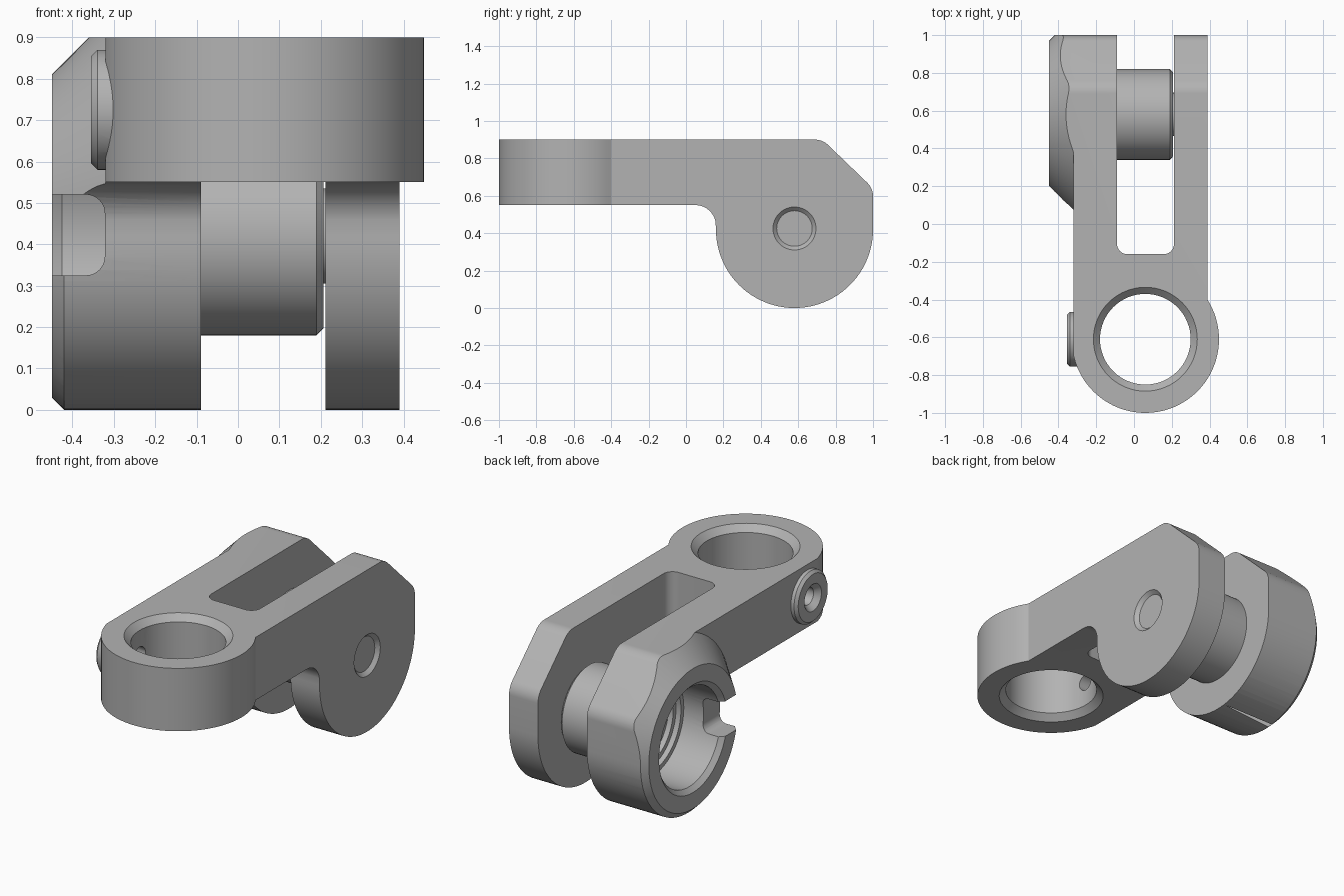
import bpy, bmesh, math
from mathutils import Vector

if "Cube" in bpy.data.objects:
    bpy.data.objects.remove(bpy.data.objects["Cube"])

grey = bpy.data.materials.new("steel_grey")
grey.diffuse_color = (0.45, 0.45, 0.45, 1)
grey.use_nodes = True
grey.node_tree.nodes["Principled BSDF"].inputs["Base Color"].default_value = grey.diffuse_color

PIVOT_Y, PIVOT_Z = 0.58, 0.42      # pivot axis runs along x
RING_X, RING_Y = 0.06, -0.61       # ring axis runs along z


def arc(cx, cy, r, a0, a1, n):
    """Points on an arc, angles in degrees."""
    return [(cx + r * math.cos(math.radians(a0 + (a1 - a0) * i / n)),
             cy + r * math.sin(math.radians(a0 + (a1 - a0) * i / n))) for i in range(n + 1)]


def fillet(prev, corner, nxt, r, n=8):
    """Rounded corner between two straight edges."""
    c = Vector(corner)
    d1, d2 = (Vector(prev) - c).normalized(), (Vector(nxt) - c).normalized()
    half = d1.angle(d2) / 2
    start = c + d1 * (r / math.tan(half))
    end = c + d2 * (r / math.tan(half))
    o = c + (d1 + d2).normalized() * (r / math.sin(half))
    out = []
    for i in range(n + 1):
        v = (start.lerp(end, i / n) - o).normalized()
        out.append(tuple(o + v * r))
    return out


def place(axis, u, v, t):
    return {'x': (t, u, v), 'y': (u, t, v), 'z': (u, v, t)}[axis]


def finish(name, bm):
    bmesh.ops.recalc_face_normals(bm, faces=bm.faces)
    me = bpy.data.meshes.new(name)
    bm.to_mesh(me)
    bm.free()
    me.materials.append(grey)
    ob = bpy.data.objects.new(name, me)
    bpy.context.collection.objects.link(ob)
    return ob


def prism(name, pts, axis, t0, t1):
    """Extrude an outline along an axis."""
    bm = bmesh.new()
    a = [bm.verts.new(place(axis, u, v, t0)) for u, v in pts]
    b = [bm.verts.new(place(axis, u, v, t1)) for u, v in pts]
    bm.faces.new(a)
    bm.faces.new(b)
    for i in range(len(pts)):
        j = (i + 1) % len(pts)
        bm.faces.new((a[i], a[j], b[j], b[i]))
    return finish(name, bm)


def lathe(name, prof, axis, cu, cv, n=64):
    """Revolve (radius, position) pairs about an axis, with capped ends."""
    bm = bmesh.new()
    rings = []
    for r, t in prof:
        rings.append([bm.verts.new(place(axis, cu + r * math.cos(math.tau * i / n),
                                         cv + r * math.sin(math.tau * i / n), t))
                      for i in range(n)])
    for a, b in zip(rings, rings[1:]):
        for i in range(n):
            j = (i + 1) % n
            bm.faces.new((a[i], a[j], b[j], b[i]))
    bm.faces.new(rings[0])
    bm.faces.new(rings[-1])
    return finish(name, bm)


def combine(ob, tool, op, keep=False):
    """Apply a boolean and remove the tool."""
    m = ob.modifiers.new("cut", 'BOOLEAN')
    m.operation, m.object, m.solver = op, tool, 'EXACT'
    dg = bpy.context.evaluated_depsgraph_get()
    me = bpy.data.meshes.new_from_object(ob.evaluated_get(dg))
    ob.modifiers.clear()
    ob.data = me
    if not keep:
        bpy.data.objects.remove(tool)


# Side outline: flat bar, hanging round lugs, chamfered rear corner
side = [(-1.2, 0.9), (-1.2, 0.55)]
side += arc(0.05, 0.44, 0.11, 90, 10, 10)
side += arc(PIVOT_Y, PIVOT_Z, 0.42, 180, 360, 48)
side += fillet((1, 0.42), (1, 0.64), (0.73, 0.9), 0.1)
side += fillet((1, 0.64), (0.73, 0.9), (0, 0.9), 0.1)
body = prism("fork_body", side, 'x', -0.45, 0.6)

# Plan outline: ring end, straight sides, fork slot with rounded corners
start = math.degrees(math.asin(0.2052 / 0.39))
plan = [(0.39, 1.2)]
plan += arc(RING_X, RING_Y, 0.39, math.degrees(math.acos(0.33 / 0.39)), -180, 56)
plan += [(-0.6, RING_Y), (-0.6, 1.2), (-0.09, 1.2)]
plan += fillet((-0.09, 1), (-0.09, -0.16), (0.21, -0.16), 0.055)
plan += fillet((-0.09, -0.16), (0.212, -0.16), (0.212, 1), 0.055)
plan += [(0.212, 1.2)]
combine(body, prism("plan_cutter", plan, 'z', -0.2, 1.2), 'INTERSECT')

# Conical flank of the left lug, and flat left side of the bar
combine(body, lathe("flank_cutter", [(0.38, -0.46), (0.52, -0.32), (3, -0.32), (3, 1)],
                    'x', PIVOT_Y, PIVOT_Z, 96), 'INTERSECT')

# Set screw collar on the left of the ring
collar = lathe("collar", [(0.13, -0.355), (0.145, -0.34), (0.145, -0.2)], 'x', RING_Y, 0.725, 48)
combine(body, collar, 'UNION')

# Ring bore, countersunk at both ends
combine(body, lathe("ring_bore", [(0.295, 0.53), (0.275, 0.55), (0.24, 0.585), (0.24, 0.865),
                                  (0.275, 0.9), (0.295, 0.92)], 'z', RING_X, RING_Y), 'DIFFERENCE')

# Set screw hole with a countersunk mouth
combine(body, lathe("screw_hole", [(0.085, -0.37), (0.075, -0.355), (0.048, -0.325), (0.048, 0.0)],
                    'x', RING_Y, 0.725, 32), 'DIFFERENCE')

# Pivot pin: thick barrel, chamfered, with a slim end reaching into the right arm
pin = lathe("pivot_pin", [(0.24, -0.12), (0.24, 0.19), (0.222, 0.207), (0.115, 0.207),
                          (0.115, 0.23)], 'x', PIVOT_Y, PIVOT_Z)
combine(body, pin, 'UNION')

# Stepped socket in the left lug
socket = lathe("socket", [(0.32, -0.47), (0.30, -0.45), (0.275, -0.425), (0.275, -0.2),
                          (0.25, -0.2), (0.25, -0.17), (0.225, -0.17), (0.225, -0.14),
                          (0.195, -0.14), (0.195, 0.12)], 'x', PIVOT_Y, PIVOT_Z)
combine(body, socket, 'DIFFERENCE')

# Notch through the front wall of the socket
notch = [(-0.6, 0.325)]
notch += fillet((-0.6, 0.325), (-0.322, 0.325), (-0.322, 0.52), 0.045)
notch += fillet((-0.322, 0.325), (-0.322, 0.52), (-0.6, 0.52), 0.045)
notch += [(-0.6, 0.52)]
combine(body, prism("notch_cutter", notch, 'y', 0.0, 0.42), 'DIFFERENCE')

# Chamfered pin mark on the right arm
combine(body, lathe("pin_seat", [(0.095, 0.37), (0.115, 0.39), (0.125, 0.4)],
                    'x', PIVOT_Y, PIVOT_Z + 0.005, 48), 'DIFFERENCE')

bpy.ops.object.select_all(action='DESELECT')
body.select_set(True)
bpy.context.view_layer.objects.active = body
bpy.ops.object.shade_smooth_by_angle(angle=math.radians(25))
